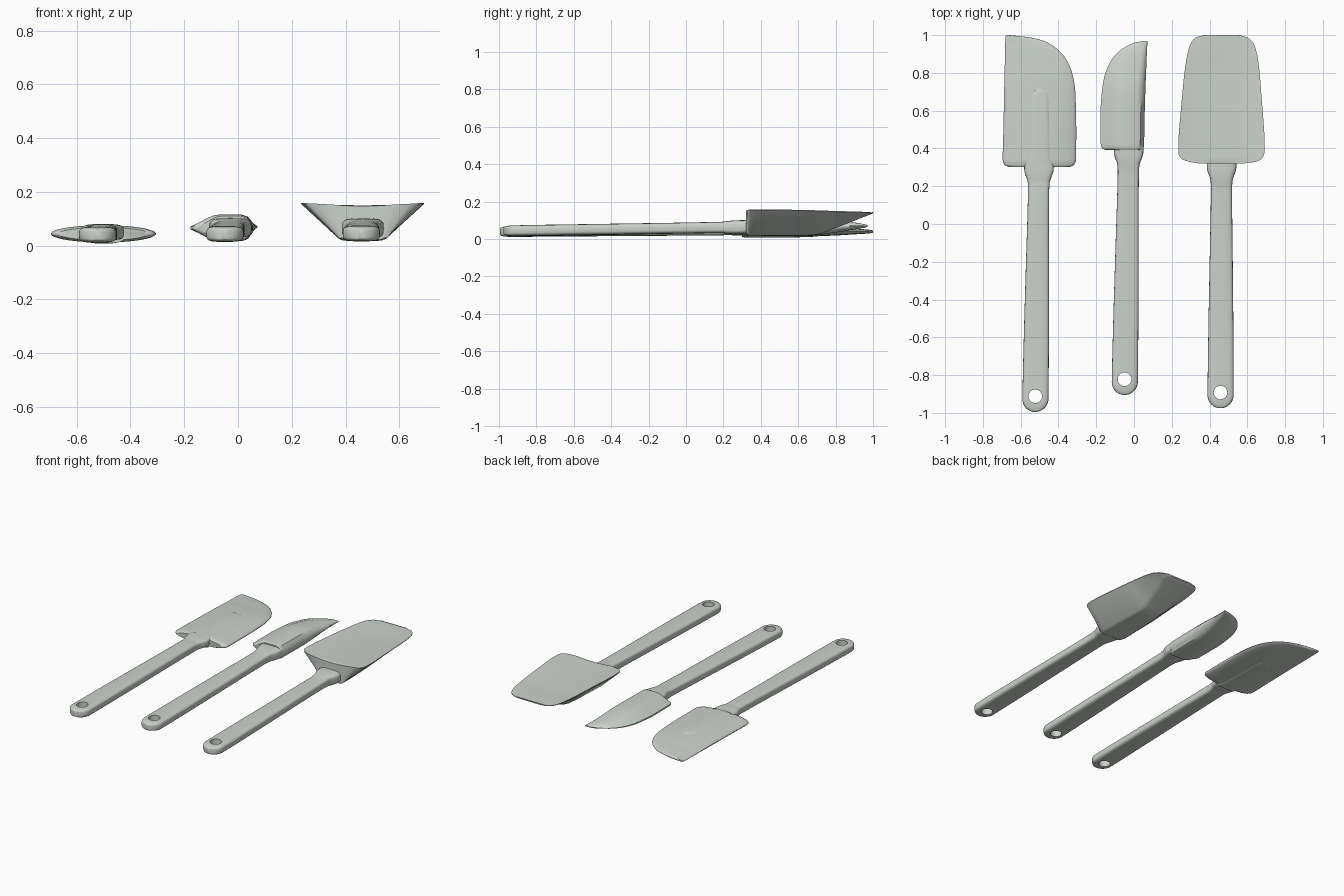
import bpy, bmesh, math

mat = bpy.data.materials.new("pale grey green")
mat.diffuse_color = (0.60, 0.645, 0.595, 1)


def resample(rows, sub=4):
    """Smooth, overshoot-free interpolation of station rows along y (column 0)."""
    n, cols = len(rows), len(rows[0])

    def slope(i, c):
        sec = lambda k: (rows[k + 1][c] - rows[k][c]) / (rows[k + 1][0] - rows[k][0])
        if i == 0:
            return sec(0)
        if i == n - 1:
            return sec(n - 2)
        a, b = sec(i - 1), sec(i)
        return 2 * a * b / (a + b) if a * b > 0 else 0

    out = []
    for i in range(n - 1):
        d = rows[i + 1][0] - rows[i][0]
        for s in range(sub):
            t = s / sub
            row = [rows[i][0] + d * t]
            for c in range(1, cols):
                p, q = rows[i][c], rows[i + 1][c]
                row.append(p * (2*t**3 - 3*t*t + 1) + q * (3*t*t - 2*t**3)
                           + d * (slope(i, c) * (t**3 - 2*t*t + t) + slope(i + 1, c) * (t**3 - t*t)))
            out.append(row)
    return out + [list(rows[-1])]


def finish(obj, angle):
    bpy.ops.object.select_all(action='DESELECT')
    obj.select_set(True)
    bpy.context.view_layer.objects.active = obj
    bpy.ops.object.shade_smooth_by_angle(angle=math.radians(angle))


def loft(name, rings, angle=35):
    bm = bmesh.new()
    vs = [[bm.verts.new(p) for p in r] for r in rings]
    m = len(vs[0])
    for a, b in zip(vs, vs[1:]):
        for j in range(m):
            bm.faces.new((a[j], a[(j + 1) % m], b[(j + 1) % m], b[j]))
    bm.faces.new(vs[0])
    bm.faces.new(vs[-1])
    bmesh.ops.recalc_face_normals(bm, faces=bm.faces)
    me = bpy.data.meshes.new(name)
    bm.to_mesh(me)
    bm.free()
    me.materials.append(mat)
    obj = bpy.data.objects.new(name, me)
    bpy.context.collection.objects.link(obj)
    finish(obj, angle)
    return obj


def rounded(y, xc, hw, zc, hh, n=4.0, seg=32):
    """Superellipse cross-section."""
    ring = []
    for k in range(seg):
        a = 2 * math.pi * k / seg
        c, s = math.cos(a), math.sin(a)
        ring.append((xc + hw * math.copysign(abs(c) ** (2 / n), c), y,
                     zc + hh * math.copysign(abs(s) ** (2 / n), s)))
    return ring


def handle(name, x0, x1, y0, y1, z0, z1, h1):
    """Round-ended handle with a flared neck and a hanging hole."""
    r = 0.069
    rows = []
    for k in range(9):  # round end
        a = math.radians(8 + 82 * k / 8)
        rows.append((y0 + r * (1 - math.cos(a)), r * math.sin(a), 0.014 + 0.015 * math.sin(a) ** 0.7))
    rows[0] = (y0, rows[0][1], rows[0][2])
    body = [(y0 + 0.35, 0.067, 0.029), (y1 - 0.5, 0.061, 0.029), (y1 - 0.13, 0.056, 0.030),
            (y1 - 0.085, 0.058, h1 * 0.93), (y1 - 0.04, 0.073, h1), (y1 - 0.015, 0.078, h1), (y1 + 0.02, 0.078, h1)]
    rings = []
    for y, hw, hh in resample(rows + body, 3):
        t = (y - y0) / (y1 - y0)
        rings.append(rounded(y, x0 + (x1 - x0) * t, hw, z0 + (z1 - z0) * t, hh))
    obj = loft(name, rings, 40)
    bpy.ops.mesh.primitive_cylinder_add(vertices=32, radius=0.036, depth=0.4, location=(x0, y0 + 0.083, z0))
    cutter = bpy.context.object
    cutter.hide_render = True
    mod = obj.modifiers.new("hole", 'BOOLEAN')
    mod.operation, mod.object, mod.solver = 'DIFFERENCE', cutter, 'EXACT'
    bpy.context.view_layer.objects.active = obj
    bpy.ops.object.modifier_apply(modifier=mod.name)
    bpy.data.objects.remove(cutter)
    finish(obj, 40)


# Handles
handle("left_handle", -0.523, -0.503, -0.995, 0.305, 0.040, 0.050, 0.030)
handle("middle_handle", -0.050, -0.028, -0.905, 0.395, 0.042, 0.066, 0.036)
handle("right_handle", 0.458, 0.464, -0.975, 0.315, 0.044, 0.064, 0.037)

# Left blade: flat lens section, one rounded corner (y, left, right, z, half thickness)
left = [(0.303, -0.668, -0.335, 0.044, 0.024), (0.312, -0.685, -0.318, 0.044, 0.028),
        (0.34, -0.696, -0.306, 0.044, 0.032), (0.5, -0.692, -0.305, 0.044, 0.032),
        (0.70, -0.688, -0.310, 0.043, 0.028), (0.80, -0.686, -0.327, 0.042, 0.023),
        (0.87, -0.684, -0.357, 0.041, 0.018), (0.93, -0.683, -0.410, 0.041, 0.014),
        (0.965, -0.682, -0.467, 0.040, 0.011), (0.985, -0.681, -0.535, 0.040, 0.009),
        (0.994, -0.680, -0.600, 0.040, 0.007), (1.0, -0.676, -0.660, 0.040, 0.005)]
rings = []
for y, xl, xr, z, h in resample(left):
    ring = []
    for k in range(40):
        a = 2 * math.pi * (k + 0.5) / 40
        ring.append(((xl + xr) / 2 + (xr - xl) / 2 * math.cos(a), y, z + h * math.sin(a)))
    rings.append(ring)
loft("left_blade", rings, 45)

# Raised core of the handle inside the left blade
core = [(0.30, 0.078, 0.034), (0.36, 0.064, 0.036), (0.55, 0.060, 0.0355),
        (0.66, 0.056, 0.0325), (0.70, 0.040, 0.030), (0.715, 0.015, 0.026)]
loft("left_blade_core", [rounded(y, -0.50, w, 0.044, h) for y, w, h in resample(core)], 40)

# Middle blade: thick spine, thin left edge, curved tip
profile = [(0, 0.1), (0.14, 0.42), (0.26, 0.72), (0.36, 0.93), (0.45, 1), (0.82, 1), (0.91, 0.85), (0.97, 0.45), (1, 0.12)]
section = profile + [(u, -v) for u, v in reversed(profile)]
middle = [(0.393, -0.150, 0.045, 0.066, 0.044), (0.400, -0.168, 0.050, 0.066, 0.047),
          (0.42, -0.176, 0.053, 0.066, 0.049), (0.60, -0.177, 0.057, 0.066, 0.049),
          (0.70, -0.170, 0.060, 0.067, 0.045), (0.78, -0.157, 0.063, 0.068, 0.036),
          (0.85, -0.130, 0.066, 0.069, 0.026), (0.90, -0.095, 0.068, 0.070, 0.019),
          (0.94, -0.042, 0.070, 0.070, 0.012), (0.96, 0.005, 0.072, 0.070, 0.008),
          (0.97, 0.055, 0.073, 0.070, 0.004)]
loft("middle_blade", [[(xl + (xr - xl) * u, y, z + h * v) for u, v in section]
                      for y, xl, xr, z, h in resample(middle)], 35)

# Right blade: wide, slightly dished top over a boat-shaped underside
# (y, left, right, top z, dish depth, bottom z, flat bottom half width)
right = [(0.320, 0.35, 0.58, 0.153, 0.006, 0.022, 0.070), (0.330, 0.290, 0.645, 0.156, 0.007, 0.020, 0.075),
         (0.345, 0.252, 0.675, 0.158, 0.008, 0.019, 0.076), (0.375, 0.235, 0.690, 0.159, 0.010, 0.018, 0.076),
         (0.42, 0.235, 0.692, 0.159, 0.011, 0.018, 0.075), (0.60, 0.248, 0.681, 0.156, 0.012, 0.018, 0.068),
         (0.69, 0.256, 0.674, 0.154, 0.012, 0.022, 0.064), (0.80, 0.267, 0.665, 0.150, 0.010, 0.060, 0.070),
         (0.88, 0.279, 0.655, 0.148, 0.007, 0.090, 0.085), (0.94, 0.293, 0.640, 0.146, 0.004, 0.114, 0.100),
         (0.975, 0.313, 0.618, 0.144, 0.002, 0.127, 0.110), (0.992, 0.338, 0.590, 0.143, 0.001, 0.134, 0.105),
         (1.0, 0.375, 0.553, 0.142, 0.0, 0.137, 0.080)]
rings = []
for y, xl, xr, zt, dip, zb, hw in resample(right):
    xc = (xl + xr) / 2
    top = [(xl + (xr - xl) * k / 16, y, zt - dip * (1 - (k / 8 - 1) ** 2)) for k in range(17)]
    edge = zt - 0.004
    under = [(xr, y, edge), (xc + hw + 0.012, y, zb + 0.008), (xc + hw - 0.004, y, zb + 0.001), (xc + hw - 0.02, y, zb),
             (xc - hw + 0.02, y, zb), (xc - hw + 0.004, y, zb + 0.001), (xc - hw - 0.012, y, zb + 0.008), (xl, y, edge)]
    rings.append(top + under)
loft("right_blade", rings, 40)
